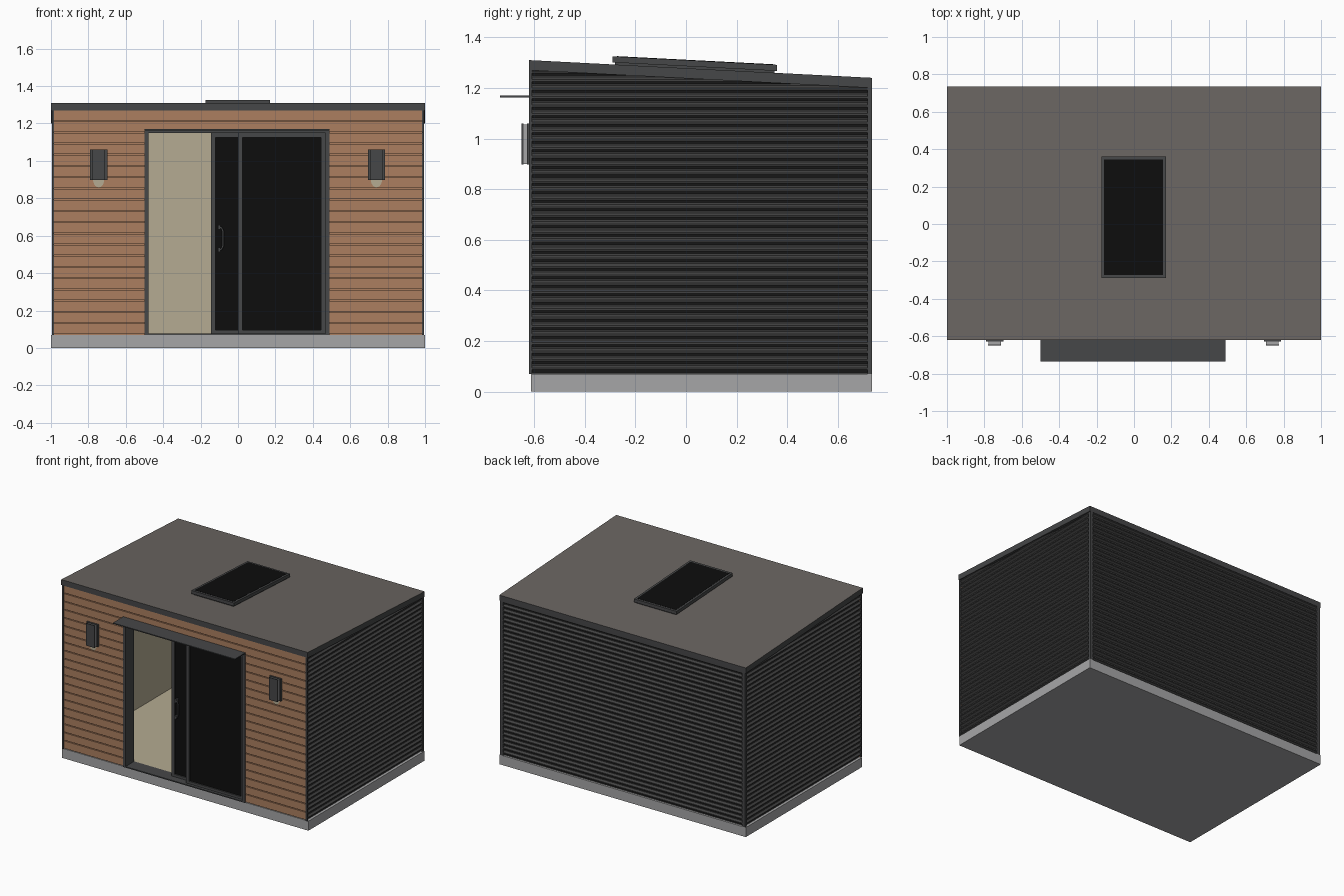
import bpy, bmesh, math
from mathutils import Vector

cube = bpy.data.objects.get("Cube")
if cube:
    bpy.data.objects.remove(cube)


def material(name, rgb):
    linear = [(c / 255 / 12.92) if c < 11 else ((c / 255 + 0.055) / 1.055) ** 2.4 for c in rgb]
    m = bpy.data.materials.new(name)
    m.use_nodes = True
    m.diffuse_color = (*linear, 1)
    bsdf = m.node_tree.nodes["Principled BSDF"]
    bsdf.inputs["Base Color"].default_value = (*linear, 1)
    bsdf.inputs["Roughness"].default_value = 0.8
    return m


TRIM = material("dark grey trim", (70, 71, 72))
SIDING = material("charcoal siding", (66, 66, 66))
WOOD = material("warm wood", (172, 127, 96))
PLASTER = material("beige interior", (181, 171, 146))
CONCRETE = material("light concrete", (166, 166, 167))
ROOFING = material("brown grey roofing", (106, 101, 97))
GLASS = material("black glass", (13, 13, 13))

# Overall layout
FRONT, BACK, BASE_TOP = -0.62, 0.735, 0.07
SLOPE = -0.07 / (BACK - FRONT)


def roof_z(y, lift=0.0):
    """Height of the roof underside at depth y, plus a lift."""
    return 1.27 + SLOPE * (y - FRONT) + lift


def finish(name, bm, *mats):
    mesh = bpy.data.meshes.new(name)
    bm.to_mesh(mesh)
    bm.free()
    for m in mats:
        mesh.materials.append(m)
    obj = bpy.data.objects.new(name, mesh)
    bpy.context.collection.objects.link(obj)
    return obj


def add_box(bm, x, y, z):
    made = bmesh.ops.create_cube(bm, size=1)["verts"]
    for v in made:
        v.co = [(r[0] + r[1]) / 2 + c * (r[1] - r[0]) for c, r in zip(v.co, (x, y, z))]


def box(name, x, y, z, mat):
    bm = bmesh.new()
    add_box(bm, x, y, z)
    return finish(name, bm, mat)


def prism(name, x, profile, *mats):
    """Extrude a y-z profile along x."""
    bm = bmesh.new()
    face = bm.faces.new([bm.verts.new((x[0], y, z)) for y, z in profile])
    out = bmesh.ops.extrude_face_region(bm, geom=[face])["geom"]
    bmesh.ops.translate(bm, vec=(x[1] - x[0], 0, 0),
                        verts=[g for g in out if isinstance(g, bmesh.types.BMVert)])
    bmesh.ops.recalc_face_normals(bm, faces=bm.faces)
    if len(mats) > 1:
        for f in bm.faces:
            f.material_index = int(f.normal.z > 0.5)
    return finish(name, bm, *mats)


def sloped_slab(name, x, y, low, high, *mats):
    a, b = y
    return prism(name, x, [(a, roof_z(a, low)), (b, roof_z(b, low)),
                           (b, roof_z(b, high)), (a, roof_z(a, high))], *mats)


def siding(name, start, end, z, pitch, steps, mat):
    """Profiled cladding; steps are (height fraction, outward offset) per row."""
    bm = bmesh.new()
    a, b = Vector((*start, 0)), Vector((*end, 0))
    normal = (b - a).normalized().cross(Vector((0, 0, 1)))
    previous = None
    for row in range(math.ceil((z[1] - z[0]) / pitch)):
        for fraction, offset in steps:
            up = Vector((0, 0, min(z[0] + (row + fraction) * pitch, z[1])))
            pair = [bm.verts.new(p + normal * offset + up) for p in (a, b)]
            if previous:
                bm.faces.new((previous[0], previous[1], pair[1], pair[0]))
            previous = pair
    # Trim the cladding along the roof slope
    bmesh.ops.bisect_plane(bm, geom=bm.verts[:] + bm.edges[:] + bm.faces[:],
                           plane_co=(0, 0, roof_z(0, 0.005)),
                           plane_no=(0, -SLOPE, 1), clear_outer=True)
    return finish(name, bm, mat)


def ring(name, x, z, y, border, mat):
    """Rectangular frame; border is (left, right, bottom, top)."""
    left, right, bottom, top = border
    bm = bmesh.new()
    add_box(bm, (x[0], x[0] + left), y, z)
    add_box(bm, (x[1] - right, x[1]), y, z)
    inner = (x[0] + left, x[1] - right)
    add_box(bm, inner, y, (z[0], z[0] + bottom))
    add_box(bm, inner, y, (z[1] - top, z[1]))
    return finish(name, bm, mat)


# Base slab and floor
box("base_slab", (-1, 1), (-0.612, BACK), (0, BASE_TOP), CONCRETE)
box("floor", (-0.95, 0.95), (-0.6, 0.7), (BASE_TOP, 0.075), PLASTER)

# Roof with lighter top, and ceiling
sloped_slab("roof", (-1, 1), (FRONT, BACK), 0, 0.04, TRIM, ROOFING)
sloped_slab("ceiling", (-0.97, 0.97), (-0.6, 0.71), -0.02, -0.001, PLASTER)

# Inner walls
for side, name in ((-1, "right"), (1, "left")):
    prism(name + "_inner_wall", sorted((side * 0.94, side * 0.975)),
          [(-0.6, BASE_TOP), (0.71, BASE_TOP), (0.71, roof_z(0.71)), (-0.6, roof_z(-0.6))],
          PLASTER)
box("back_inner_wall", (-0.94, 0.94), (0.685, 0.715), (BASE_TOP, 1.2), PLASTER)
box("front_inner_wall_right", (-0.94, -0.5), (-0.6, -0.55), (BASE_TOP, 1.26), PLASTER)
box("front_inner_wall_left", (0.49, 0.94), (-0.6, -0.55), (BASE_TOP, 1.26), PLASTER)
box("front_inner_lintel", (-0.5, 0.49), (-0.6, -0.55), (1.17, 1.26), PLASTER)

# Corrugated cladding on sides and back
RIB = [(0, 0), (0.2, 0), (0.5, 0.013), (0.7, 0.013), (1, 0)]
RIB = RIB[:-1]
siding("left_siding", (0.98, -0.612), (0.98, 0.722), (BASE_TOP, 1.29), 0.0335, RIB, SIDING)
siding("right_siding", (-0.98, 0.722), (-0.98, -0.612), (BASE_TOP, 1.29), 0.0335, RIB, SIDING)
siding("back_siding", (0.98, 0.72), (-0.98, 0.72), (BASE_TOP, 1.23), 0.0335, RIB, SIDING)

# Wooden boards on the front
BOARD = [(0, 0), (0.1, 0), (0.1, 0.01), (1, 0.01), (1, 0)]
for name, x0, x1, z0 in (("right", -0.985, -0.49, BASE_TOP), ("left", 0.48, 0.985, BASE_TOP),
                         ("over_door", -0.49, 0.48, 1.15)):
    siding("boards_" + name, (x0, -0.605), (x1, -0.605), (z0, 1.275), 0.06, BOARD, WOOD)

# Corner trims
for side, name in ((-1, "right"), (1, "left")):
    x = sorted((side * 0.983, side * 0.995))
    box("front_trim_" + name, x, (FRONT, -0.608), (BASE_TOP, 1.27), TRIM)
    box("back_trim_" + name, x, (0.718, BACK), (BASE_TOP, 1.205), TRIM)
    box("back_trim_return_" + name, sorted((side * 0.97, side * 0.99)), (0.718, BACK),
        (BASE_TOP, 1.205), TRIM)

# Door surround, canopy and two glazed panels
ring("door_surround", (-0.5, 0.49), (BASE_TOP, 1.17), (FRONT, -0.52),
     (0.022, 0.022, 0.008, 0.02), TRIM)
box("canopy", (-0.5, 0.49), (-0.735, -0.61), (1.163, 1.17), TRIM)
for name, x0, x1, y in (("fixed", 0.0, 0.47, -0.6), ("sliding", -0.145, 0.325, -0.565)):
    ring(name + "_panel_frame", (x0, x1), (0.078, 1.15), (y, y + 0.025),
         (0.024, 0.025, 0.018, 0.026), TRIM)
    box(name + "_panel_glass", (x0 + 0.02, x1 - 0.02), (y + 0.009, y + 0.016),
        (0.09, 1.13), GLASS)

# Door handle
curve = bpy.data.curves.new("door_handle", "CURVE")
curve.dimensions = "3D"
curve.bevel_depth = 0.006
curve.bevel_resolution = 1
curve.use_fill_caps = True
path = [(-0.1, 0.525), (-0.088, 0.528), (-0.081, 0.545), (-0.081, 0.625),
        (-0.088, 0.642), (-0.1, 0.645)]
spline = curve.splines.new("POLY")
spline.points.add(len(path) - 1)
for p, (x, z) in zip(spline.points, path):
    p.co = (x, -0.58, z, 1)
curve.materials.append(TRIM)
bpy.context.collection.objects.link(bpy.data.objects.new("door_handle", curve))
for z in (0.525, 0.645):
    box("handle_mount", (-0.106, -0.094), (-0.586, -0.555), (z - 0.012, z + 0.012), TRIM)

# Wall lamps with a light patch beneath
for cx, name in ((-0.745, "right"), (0.74, "left")):
    box("lamp_back_" + name, (cx - 0.046, cx + 0.046), (-0.628, -0.61), (0.897, 1.06), TRIM)
    box("lamp_core_" + name, (cx - 0.033, cx + 0.033), (-0.643, -0.628), (0.9, 1.055), CONCRETE)
    box("lamp_cover_" + name, (cx - 0.035, cx + 0.035), (-0.65, -0.643), (0.897, 1.06), TRIM)
    bm = bmesh.new()
    arc = [math.pi * (1 + i / 10) for i in range(11)]
    bm.faces.new([bm.verts.new((cx + 0.03 * math.cos(a), -0.617, 0.9 + 0.042 * math.sin(a)))
                  for a in arc])
    finish("lamp_glow_" + name, bm, PLASTER)

# Skylight: curb, tilted frame and glass
sloped_slab("skylight_curb", (-0.165, 0.16), (-0.28, 0.35), 0.035, 0.05, TRIM)
sloped_slab("skylight_frame", (-0.175, 0.17), (-0.29, 0.36), 0.048, 0.072, TRIM)
sloped_slab("skylight_glass", (-0.16, 0.155), (-0.273, 0.345), 0.07, 0.0735, GLASS)
